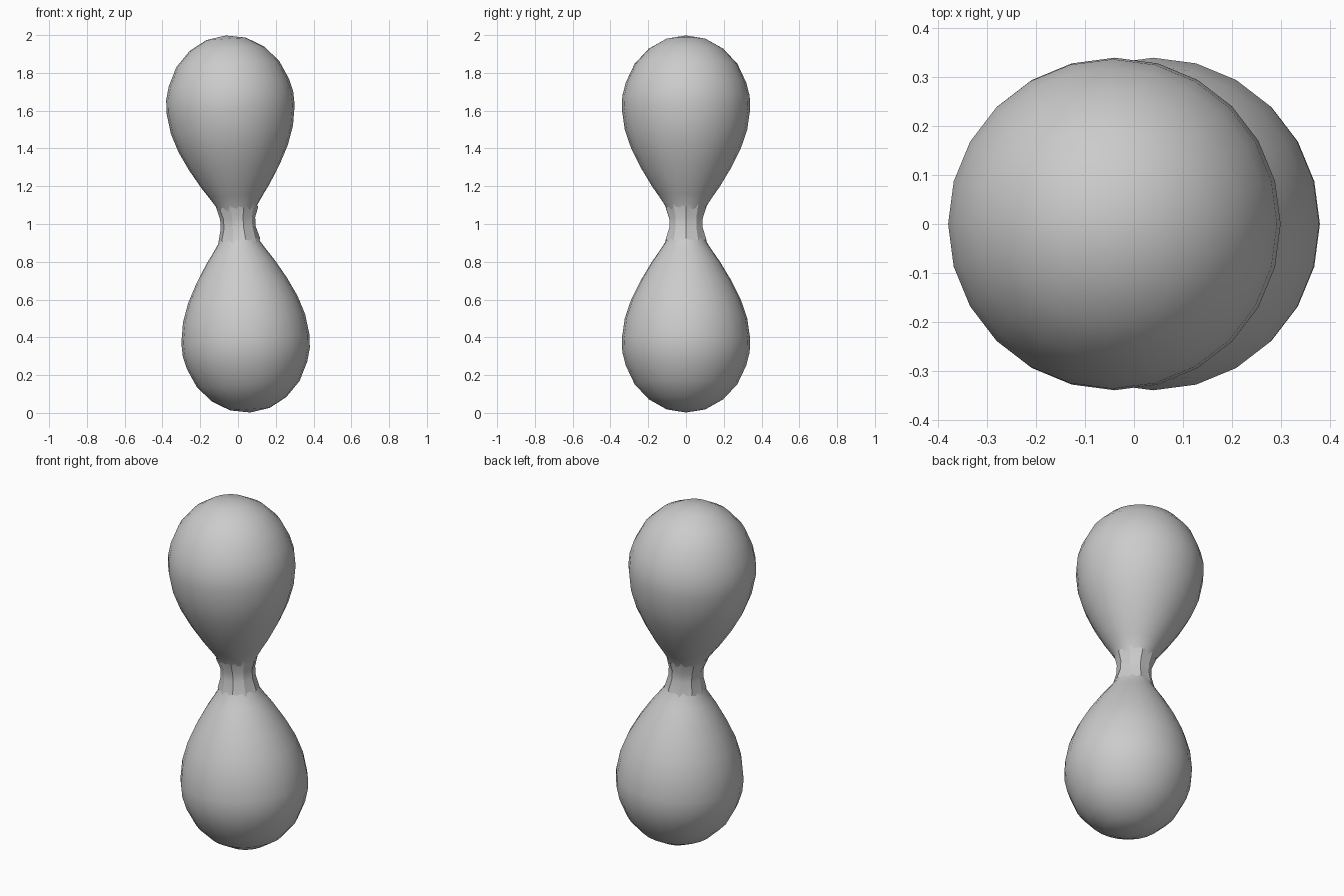
import bpy, bmesh, math
from mathutils import Matrix

if "Cube" in bpy.data.objects:
    bpy.data.objects.remove(bpy.data.objects["Cube"])

grey = bpy.data.materials.new("plain_grey")
grey.diffuse_color = (0.6, 0.6, 0.6, 1)
grey.use_nodes = True
grey.node_tree.nodes["Principled BSDF"].inputs["Base Color"].default_value = grey.diffuse_color

# Shared frame: the whole body leans slightly about y, centred at z = 1
LEAN = Matrix.Translation((0, 0, 1)) @ Matrix.Rotation(math.radians(-3.7), 4, 'Y')

# Half profile: (radius, distance from the waist)
BULB = [(.095, .06), (.112, .10), (.145, .15), (.18, .2), (.24, .3), (.29, .4),
        (.324, .5), (.34, .61), (.337, .68), (.319, .75), (.272, .85),
        (.197, .93), (.105, .982)]


def lathe(name, rings, sides, zigzag=0.0, tip=None, smooth=30):
    """Revolve rings; zigzag moves alternate points of the end rings."""
    bm = bmesh.new()
    loops = []
    for k, (r, z) in enumerate(rings):
        end = {0: -1, len(rings) - 1: 1}.get(k, 0)
        loops.append([bm.verts.new((r * math.cos(2 * math.pi * i / sides),
                                    r * math.sin(2 * math.pi * i / sides),
                                    z + end * zigzag * (i % 2)))
                      for i in range(sides)])
    for a, b in zip(loops, loops[1:]):
        for i in range(sides):
            j = (i + 1) % sides
            bm.faces.new((a[i], a[j], b[j], b[i]))
    if tip is not None:
        top = bm.verts.new((0, 0, tip))
        for i in range(sides):
            bm.faces.new((loops[-1][i], loops[-1][(i + 1) % sides], top))
    bmesh.ops.recalc_face_normals(bm, faces=bm.faces)
    mesh = bpy.data.meshes.new(name)
    bm.to_mesh(mesh)
    bm.free()
    mesh.materials.append(grey)
    ob = bpy.data.objects.new(name, mesh)
    bpy.context.collection.objects.link(ob)
    bpy.ops.object.select_all(action='DESELECT')
    ob.select_set(True)
    bpy.context.view_layer.objects.active = ob
    bpy.ops.object.shade_smooth_by_angle(angle=math.radians(smooth))
    return ob


# Two matching bulbs, the lower one turned over
upper = lathe("upper_bulb", BULB, 24, tip=1.0)
upper.matrix_world = LEAN
lower = lathe("lower_bulb", BULB, 24, tip=1.0)
lower.matrix_world = LEAN @ Matrix.Rotation(math.pi, 4, 'X')

# Faceted waist with jagged ends joining the bulbs
neck = lathe("neck", [(.113, -.085), (.093, -.02), (.093, .03), (.113, .085)],
             10, zigzag=.02, smooth=25)
neck.matrix_world = LEAN
